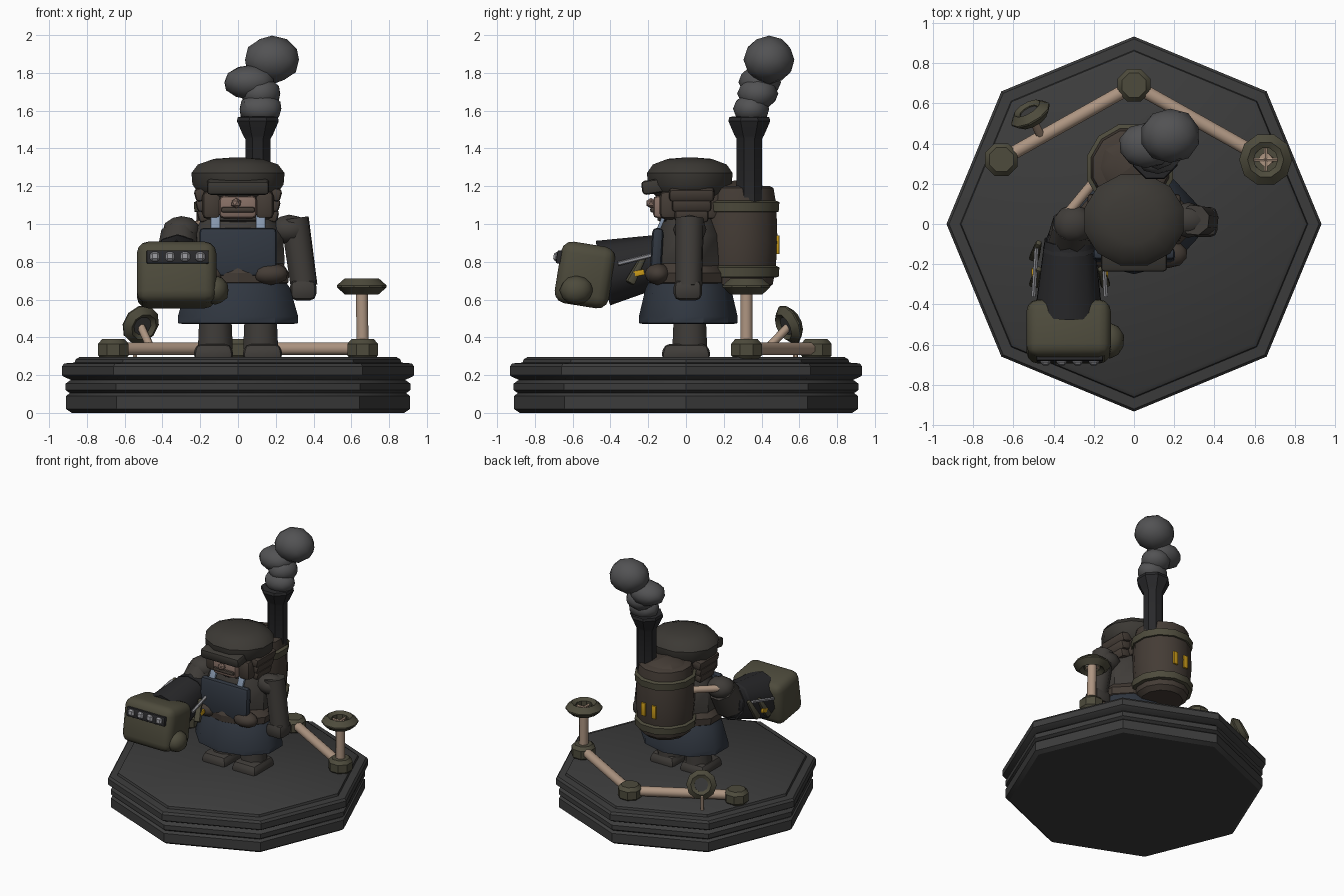
import bpy, bmesh, math, random
from mathutils import Vector, Matrix, Euler

if "Cube" in bpy.data.objects:
    bpy.data.objects.remove(bpy.data.objects["Cube"])

random.seed(4)
COL = dict(stone=(.045, .045, .045), iron=(.022, .022, .024), olive=(.075, .07, .045),
           brown=(.058, .045, .036), cloth=(.05, .045, .04), cap=(.045, .041, .035),
           navy=(.03, .038, .052), strap=(.24, .31, .42), copper=(.42, .3, .22),
           skin=(.24, .16, .13), smoke=(.085, .085, .088), steel=(.3, .3, .32), glow=(.6, .33, .01))
MATS = {}
for k, c in COL.items():
    MATS[k] = bpy.data.materials.new(k)
    MATS[k].diffuse_color = (*c, 1)


def finish(name, bm, mat, M, angle=35):
    bmesh.ops.recalc_face_normals(bm, faces=bm.faces)
    me = bpy.data.meshes.new(name)
    bm.to_mesh(me)
    bm.free()
    me.shade_smooth()
    me.set_sharp_from_angle(angle=math.radians(angle))
    me.materials.append(MATS[mat])
    ob = bpy.data.objects.new(name, me)
    bpy.context.collection.objects.link(ob)
    ob.matrix_world = M
    return ob


def place(loc, rot=(0, 0, 0), scale=(1, 1, 1)):
    return Matrix.LocRotScale(Vector(loc), Euler(rot), Vector(scale))


def lathe(name, prof, n, mat, M, off=0.0, closed=False, angle=35):
    """Spin (radius, height) points; cap the ends unless the profile is a loop."""
    bm = bmesh.new()
    rings = [[bm.verts.new((r * math.cos(off + i * math.tau / n), r * math.sin(off + i * math.tau / n), z))
              for i in range(n)] for r, z in prof]
    pairs = list(zip(rings, rings[1:])) + ([(rings[-1], rings[0])] if closed else [])
    for a, b in pairs:
        for i in range(n):
            j = (i + 1) % n
            bm.faces.new((a[i], a[j], b[j], b[i]))
    if not closed:
        bm.faces.new(rings[0])
        bm.faces.new(rings[-1])
    return finish(name, bm, mat, M, angle)


def tube(name, a, b, r1, mat, r2=None, n=8):
    a, b = Vector(a), Vector(b)
    q = (b - a).to_track_quat('Z', 'Y')
    return lathe(name, [(r1, 0), (r2 or r1, (b - a).length)], n, mat,
                 Matrix.LocRotScale(a, q, None), math.pi / n, angle=50)


def box(name, loc, size, mat, bevel=.02, rot=(0, 0, 0), seg=2, taper=1.0):
    bm = bmesh.new()
    bmesh.ops.create_cube(bm, size=1)
    for v in bm.verts:
        t = taper if v.co.z > 0 else 1
        v.co = Vector((v.co.x * size[0] * t, v.co.y * size[1] * t, v.co.z * size[2]))
    if bevel:
        bmesh.ops.bevel(bm, geom=bm.edges[:], offset=bevel, segments=seg, affect='EDGES', profile=.5)
    return finish(name, bm, mat, place(loc, rot))


def blob(name, loc, size, mat, jitter=.04, sub=2, rot=(0, 0, 0)):
    bm = bmesh.new()
    bmesh.ops.create_icosphere(bm, subdivisions=sub, radius=1)
    for v in bm.verts:
        v.co *= 1 - random.uniform(0, jitter)
    return finish(name, bm, mat, place(loc, rot, size), 30)


# octagonal plinth
lathe('plinth', [(.88, 0), (.91, .02), (.91, .09), (.89, .105), (.912, .12), (.912, .155), (.885, .175),
                 (.92, .19), (.933, .2), (.933, .245), (.92, .262), (.865, .266), (.86, .283), (.84, .295)],
      8, 'stone', place((0, 0, 0)))

# legs and boots
for s, side in ((-1, 'right'), (1, 'left')):
    tube(side + '_leg', (s * .12, .02, .34), (s * .12, .02, .55), .1, 'cloth', .09)
    box(side + '_boot', (s * .13, 0, .325), (.22, .27, .08), 'cloth', .03, taper=.85)

# apron skirt, torso, belt
lathe('skirt', [(.3, .47), (.335, .475), (.335, .51), (.29, .66), (.24, .73)], 10, 'navy',
      place((0, .012, 0), scale=(1, .78, 1)), math.pi / 10)
lathe('torso', [(.24, .68), (.26, .8), (.25, .94), (.19, 1.05), (.12, 1.08)], 10, 'cloth',
      place((0, .02, 0), scale=(1, .72, 1)), math.pi / 10)
lathe('belt', [(.25, .67), (.28, .69), (.285, .74), (.25, .79)], 10, 'brown',
      place((0, .012, 0), scale=(1, .76, 1)), math.pi / 10)
for s in (-1, 1):
    blob('belt_pouch', (s * .17, -.15, .735), (.1, .07, .06), 'brown', .05)
    box('apron_strap', (s * .12, -.125, 1.02), (.05, .02, .12), 'strap', .004, (-.4, 0, 0))
box('apron_bib', (0, -.155, .85), (.41, .06, .26), 'navy', .025, (-.06, 0, 0))

# head with hair, beard and face
lathe('head', [(.1, .98), (.17, 1.02), (.18, 1.12), (.18, 1.22)], 10, 'cloth', place((0, .02, 0)), .3)
box('face', (0, -.13, 1.09), (.2, .09, .12), 'skin', .025)
box('moustache', (0, -.155, 1.075), (.18, .07, .03), 'brown', .012)
blob('nose', (-.01, -.185, 1.11), (.03, .03, .028), 'skin', .02, 1)
for s in (-1, 1):
    for k in range(3):
        box('hair_lock', (s * (.18 - .008 * k), .03, 1.16 - .055 * k), (.1, .24 - .03 * k, .07), 'brown',
            .02, (0, s * .25, 0))
    box('sideburn', (s * .14, -.09, 1.1), (.1, .1, .15), 'brown', .03)
box('back_hair', (0, .13, 1.12), (.3, .1, .2), 'brown', .04)

# flat cap
lathe('cap_crown', [(.18, 1.13), (.215, 1.16), (.25, 1.21), (.255, 1.27), (.22, 1.315), (.13, 1.345), (.03, 1.352)],
      12, 'cap', place((0, .02, 0), scale=(1, .92, 1)), math.pi / 12)
box('cap_peak', (0, -.16, 1.2), (.33, .15, .075), 'cap', .02, (.15, 0, 0))

# hanging left arm
blob('left_shoulder', (.27, .02, .97), (.11, .09, .08), 'cloth')
tube('left_arm', (.3, .02, 1.03), (.35, .015, .67), .078, 'cloth', .074)
box('left_hand', (.345, .01, .65), (.14, .15, .11), 'cloth', .035)

# raised right arm
blob('right_shoulder', (-.3, .0, .96), (.105, .1, .085), 'cloth')
tube('right_arm', (-.31, .0, .95), (-.32, -.1, .8), .1, 'cloth', .12)

# oversized gauntlet: cuff, flares, rods, fist, thumb, knuckles
tube('gauntlet_cuff', (-.32, -.08, .82), (-.325, -.44, .74), .13, 'iron', .175, 10)
tube('cuff_collar', (-.32, -.05, .83), (-.32, -.13, .81), .11, 'iron', .14, 10)
for s in (-1, 1):
    x = -.32 + s * .165
    for k in range(2):
        box('cuff_flare', (x, -.13 - .13 * k, .79 - .03 * k), (.05, .05, .17), 'olive', .012,
            (-.5, 0, s * .3), taper=.6)
    tube('cuff_rod', (x, -.12, .85), (x + s * .015, -.36, .79), .012, 'steel', n=6)
    box('cuff_light', (x + s * .016, -.25, .74), (.02, .06, .03), 'glow', .004, (.2, 0, 0))
box('gauntlet_fist', (-.325, -.535, .73), (.42, .29, .33), 'olive', .06, (-.16, 0, 0), 3)
blob('gauntlet_thumb', (-.12, -.58, .65), (.075, .09, .08), 'olive', .05)
box('knuckle_plate', (-.32, -.67, .825), (.33, .03, .07), 'iron', .008, (-.16, 0, 0))
for k in range(4):
    box('knuckle_stud', (-.44 + .08 * k, -.684, .827), (.05, .035, .05), 'steel', .012, (-.16, 0, 0), 1)

# barrel boiler on the back
B = (-.02, .28, 0)
lathe('boiler', [(.15, .65), (.185, .68), (.2, .75), (.212, .9), (.205, 1.1), (.19, 1.19), (.17, 1.2)], 12, 'brown',
      place(B), math.pi / 12)
for z in (.74, 1.085):
    lathe('boiler_band', [(.19, z - .025), (.218, z - .02), (.222, z + .03), (.19, z + .045)], 12, 'olive',
          place(B), math.pi / 12)
blob('coal_heap', (-.02, .28, 1.17), (.18, .18, .065), 'brown', .12)
for s in (-1, 1):
    box('firebox_window', (-.02 + s * .045, .487, .89), (.035, .015, .1), 'glow', .003)
tube('boiler_hose', (-.15, .27, 1.0), (-.34, .04, .98), .026, 'copper')

# chimney and smoke
lathe('chimney', [(.072, 1.1), (.072, 1.45), (.085, 1.47), (.12, 1.545), (.115, 1.565), (.09, 1.57)], 8, 'iron',
      place((.105, .335, 0)), math.pi / 8)
for loc, size in (((.12, .345, 1.61), (.12, .1, .085)), ((.12, .38, 1.69), (.11, .11, .09)),
                  ((.06, .39, 1.75), (.14, .115, .095)), ((.18, .44, 1.87), (.155, .14, .132))):
    blob('smoke_puff', loc, size, 'smoke', .05)

# copper pipe run with joints
P = [(-.66, .32, .34), (0, .69, .34), (.66, .32, .34)]
tube('pipe_left', P[0], P[1], .036, 'copper')
tube('pipe_right', P[1], P[2], .036, 'copper')
tube('riser_pipe', P[2], (.655, .32, .67), .034, 'copper')
for p in P:
    lathe('pipe_joint', [(.07, .285), (.088, .305), (.088, .365), (.065, .39)], 8, 'olive',
          place((p[0], p[1], 0)), math.pi / 8)


# valve wheels
RIM = [(.06, .025), (.09, .042), (.132, .005), (.132, -.005), (.09, -.042), (.06, -.02)]
V = place((.655, .32, .67))
lathe('valve_wheel', RIM, 10, 'olive', V, closed=True)
for d in ((.07, 0, .0), (0, .07, 0)):
    d = Vector(d)
    c = Vector((.655, .32, .67))
    tube('valve_spoke', c - d, c + d, .01, 'copper', n=6)
q = Vector((-.46, .8, .38)).to_track_quat('Z', 'Y')
G = Matrix.LocRotScale(Vector((-.515, .545, .468)), q, Vector((.82, .82, .9)))
lathe('tilted_wheel', RIM, 10, 'olive', G, closed=True)
lathe('tilted_wheel_hub', [(.075, -.022), (.075, .018)], 10, 'stone', G)
tube('tilted_wheel_stem', (-.515, .545, .46), (-.46, .43, .34), .022, 'copper')
tube('tilted_wheel_peg', (-.545, .58, .42), (-.545, .58, .29), .013, 'copper', n=6)

for m in bpy.data.materials:
    if m.users and not m.is_grease_pencil:
        m.use_nodes = True
        m.node_tree.nodes["Principled BSDF"].inputs["Base Color"].default_value = m.diffuse_color
